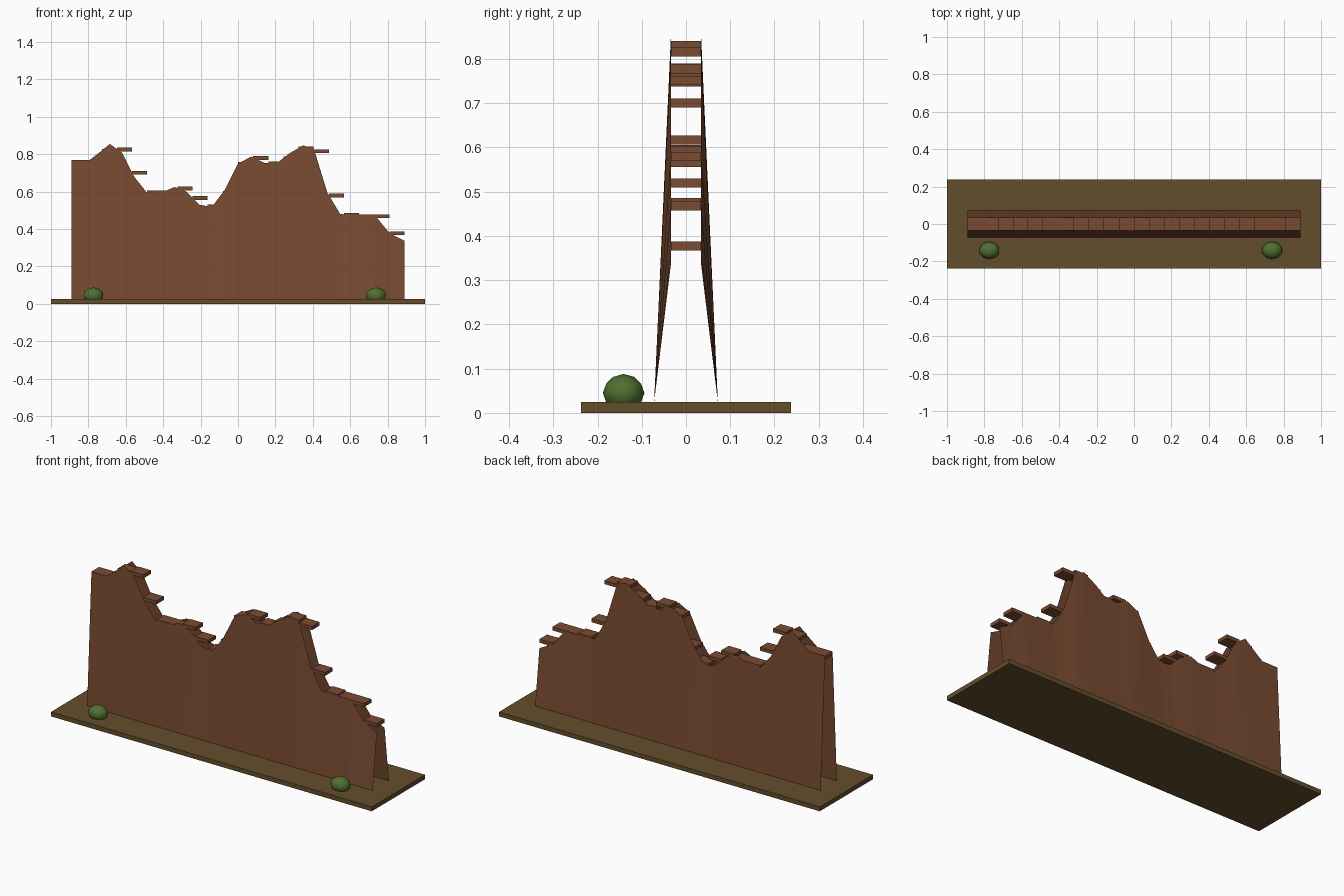
import bpy, bmesh

if "Cube" in bpy.data.objects:
    bpy.data.objects.remove(bpy.data.objects["Cube"])

def material(name, rgb):
    m = bpy.data.materials.new(name)
    m.diffuse_color = (*rgb, 1)
    m.use_nodes = True
    m.node_tree.nodes["Principled BSDF"].inputs["Base Color"].default_value = m.diffuse_color
    return m

RUST = material("rust_brown", (0.19, 0.069, 0.031))
EARTH = material("earth_brown", (0.127, 0.076, 0.025))
LEAF = material("leaf_green", (0.08, 0.16, 0.032))

GROUND = 0.025               # top of the base
HALF = 0.89                  # half length of the ridge
TOP_Y, FOOT_Y = 0.034, 0.072  # wall distance from the centre line

# ridge outline: x, height
RIDGE = [(-0.89, 0.76), (-0.805, 0.76), (-0.74, 0.81), (-0.685, 0.855), (-0.62, 0.808),
         (-0.555, 0.68), (-0.49, 0.598), (-0.40, 0.598), (-0.34, 0.625), (-0.275, 0.60),
         (-0.205, 0.53), (-0.14, 0.518), (-0.07, 0.61), (0.0, 0.75), (0.07, 0.787),
         (0.14, 0.754), (0.21, 0.754), (0.275, 0.805), (0.35, 0.848), (0.41, 0.815),
         (0.478, 0.594), (0.545, 0.482), (0.61, 0.47), (0.735, 0.47), (0.81, 0.378),
         (0.89, 0.337)]

def ridge_height(x):
    for (x0, z0), (x1, z1) in zip(RIDGE, RIDGE[1:]):
        if x <= x1:
            return z0 + (z1 - z0) * (x - x0) / (x1 - x0)
    return RIDGE[-1][1]

def finish(name, bm, mat):
    mesh = bpy.data.meshes.new(name)
    bm.to_mesh(mesh)
    bm.free()
    mesh.materials.append(mat)
    ob = bpy.data.objects.new(name, mesh)
    bpy.context.collection.objects.link(ob)
    return ob

def box(name, centre, size, mat):
    bm = bmesh.new()
    bmesh.ops.create_cube(bm, size=1)
    bmesh.ops.scale(bm, vec=size, verts=bm.verts)
    bmesh.ops.translate(bm, vec=centre, verts=bm.verts)
    return finish(name, bm, mat)

# base slab
box("ground_base", (0, 0, GROUND / 2), (2, 0.474, GROUND), EARTH)

# two thin walls leaning together, open at both ends
for name, side in (("front_wall", -1), ("back_wall", 1)):
    bm = bmesh.new()
    columns = [(bm.verts.new((x, side * FOOT_Y, GROUND)),
                bm.verts.new((x, side * TOP_Y, z))) for x, z in RIDGE]
    for (a, b), (c, d) in zip(columns, columns[1:]):
        bm.faces.new((a, c, d, b) if side < 0 else (a, b, d, c))
    finish(name, bm, RUST)

# stepped walkway of level planks between the walls
COUNT = 22
step = 2 * HALF / COUNT
for i in range(COUNT):
    x = -HALF + i * step
    box(f"walkway_plank_{i + 1}", (x + step / 2, 0, ridge_height(x) - 0.002),
        (step, 2 * TOP_Y, 0.02), RUST)

# bushes
for name, x in (("left_bush", -0.773), ("right_bush", 0.738)):
    bm = bmesh.new()
    bmesh.ops.create_icosphere(bm, subdivisions=2, radius=1)
    bmesh.ops.scale(bm, vec=(0.055, 0.047, 0.043), verts=bm.verts)
    bmesh.ops.translate(bm, vec=(x, -0.141, 0.045), verts=bm.verts)
    for f in bm.faces:
        f.smooth = True
    finish(name, bm, LEAF)
